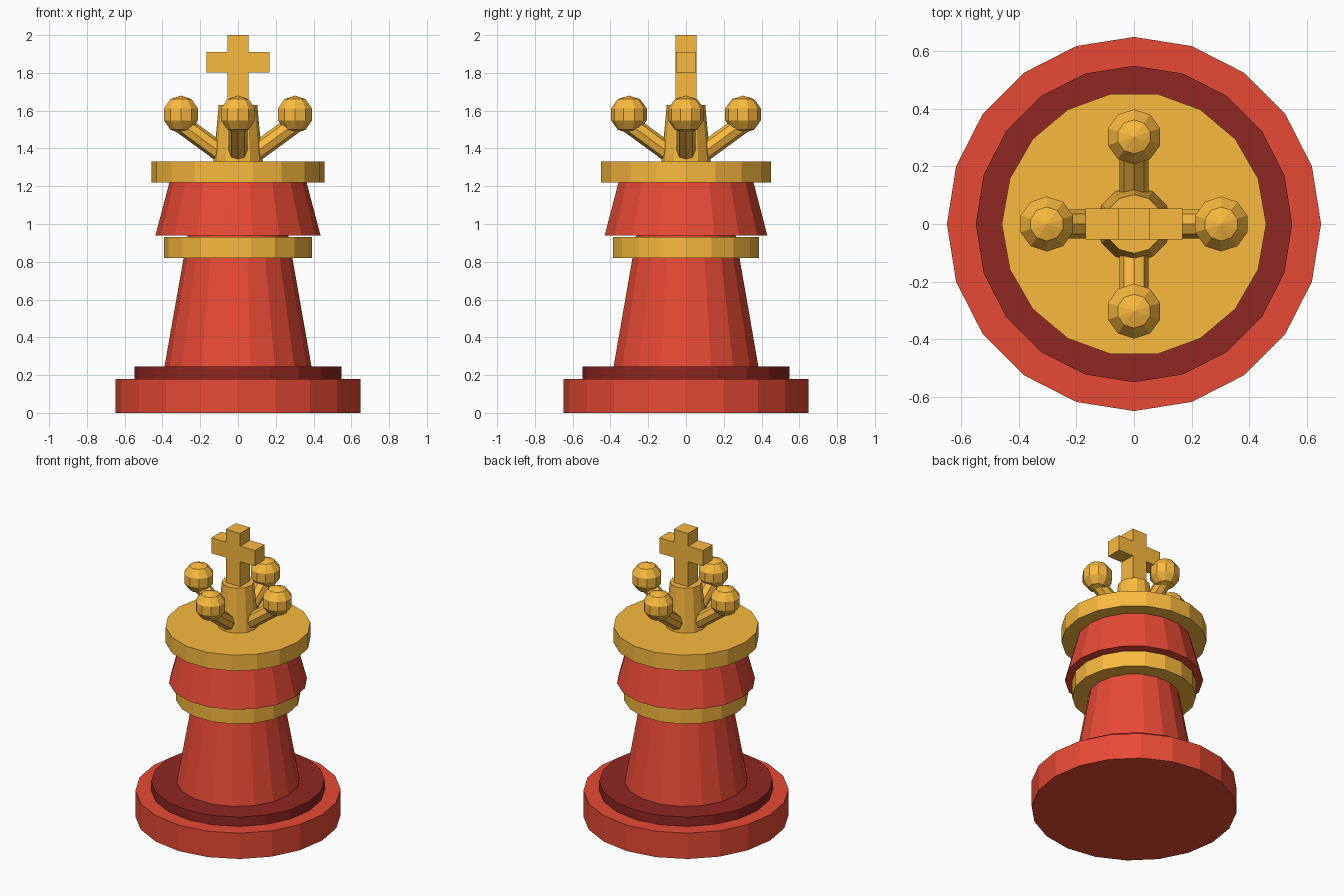
import bpy, math
from mathutils import Vector

if "Cube" in bpy.data.objects:
    bpy.data.objects.remove(bpy.data.objects["Cube"])


def material(name, rgb):
    m = bpy.data.materials.new(name)
    m.diffuse_color = (*rgb, 1)
    m.use_nodes = True
    m.node_tree.nodes["Principled BSDF"].inputs["Base Color"].default_value = m.diffuse_color
    return m


RED = material("red", (0.80, 0.068, 0.035))
DARK = material("dark_red", (0.274, 0.020, 0.016))
GOLD = material("gold", (0.95, 0.488, 0.049))


def finish(name, mat):
    ob = bpy.context.object
    ob.name = name
    ob.data.materials.append(mat)
    return ob


def drum(name, mat, sides, r1, r2, z1, z2):
    """Upright tapered drum with a vertex on the +x axis."""
    bpy.ops.mesh.primitive_cone_add(vertices=sides, radius1=r1, radius2=r2, depth=z2 - z1,
                                    location=(0, 0, (z1 + z2) / 2))
    ob = finish(name, mat)
    for v in ob.data.vertices:      # primitive starts on +y, turn it to +x
        v.co.x, v.co.y = v.co.y, -v.co.x


def box(name, mat, size, loc):
    bpy.ops.mesh.primitive_cube_add(size=1, location=loc)
    finish(name, mat).scale = size


# Base, body and collars
drum("base", RED, 20, 0.648, 0.648, 0, 0.18)
drum("base_step", DARK, 20, 0.548, 0.548, 0.18, 0.245)
drum("body", RED, 18, 0.39, 0.265, 0.24, 0.95)
drum("lower_collar", GOLD, 18, 0.392, 0.392, 0.82, 0.93)
drum("head", RED, 18, 0.437, 0.363, 0.94, 1.22)
drum("crown_disc", GOLD, 18, 0.458, 0.458, 1.22, 1.33)
drum("centre_post", GOLD, 12, 0.13, 0.102, 1.33, 1.63)

# Cross on top
box("cross_upright", GOLD, (0.11, 0.11, 0.40), (0, 0, 1.80))
box("cross_bar", GOLD, (0.335, 0.108, 0.108), (0, 0, 1.857))

# Four arms ending in faceted balls
for i in range(4):
    a = i * math.pi / 2
    d = Vector((math.cos(a), math.sin(a), 0))
    p, q = d * 0.06 + Vector((0, 0, 1.355)), d * 0.30 + Vector((0, 0, 1.53))
    bpy.ops.mesh.primitive_cylinder_add(vertices=8, radius=0.05, depth=(q - p).length,
                                        location=(p + q) / 2,
                                        rotation=(0, math.acos((q - p).normalized().z), a))
    finish(f"crown_arm_{i + 1}", GOLD)
    bpy.ops.mesh.primitive_uv_sphere_add(segments=10, ring_count=5, radius=0.1,
                                         location=d * 0.302 + Vector((0, 0, 1.58)))
    finish(f"crown_ball_{i + 1}", GOLD)
